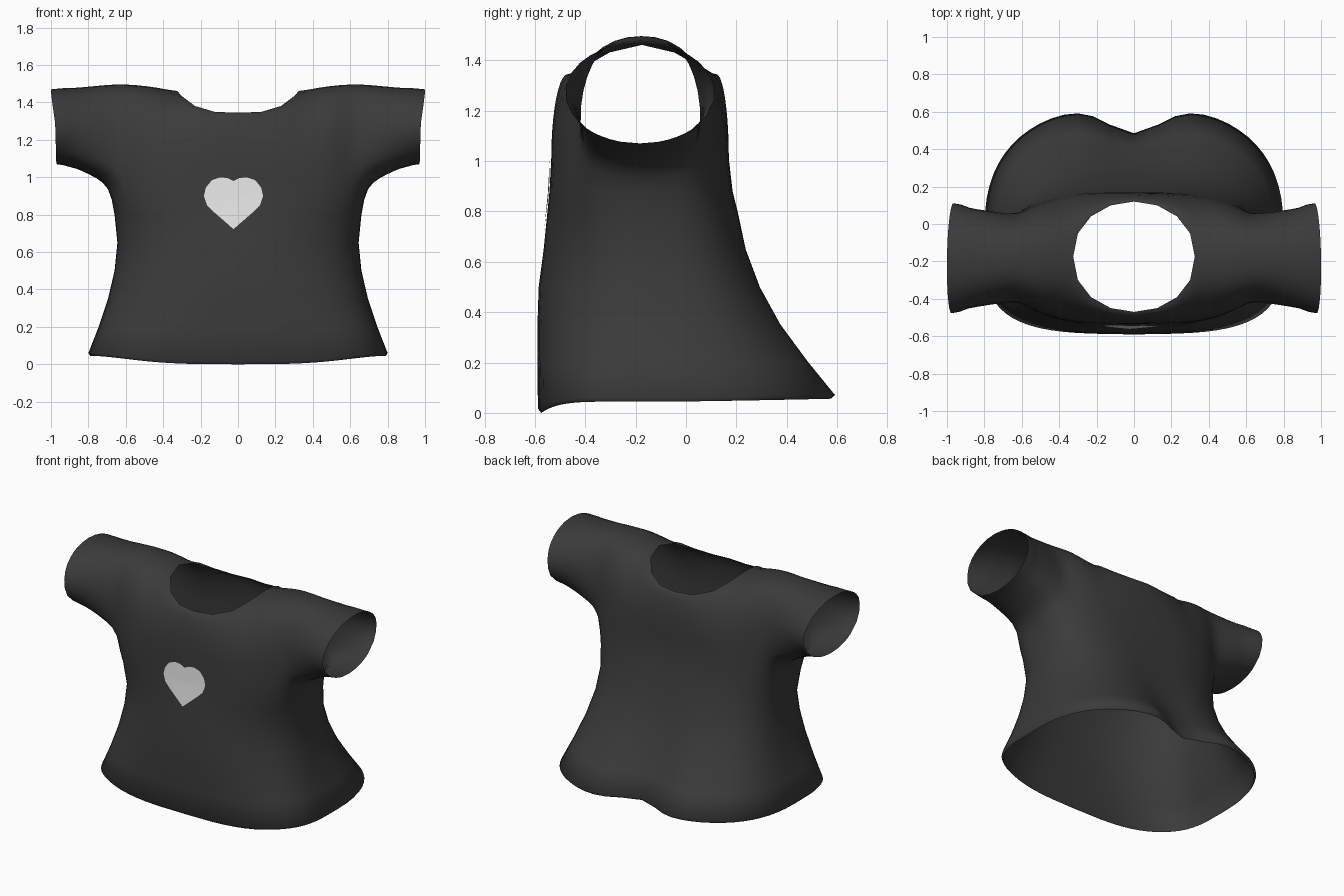
import bpy, bmesh, math
from mathutils import Vector
from mathutils.bvhtree import BVHTree

if "Cube" in bpy.data.objects:
    bpy.data.objects.remove(bpy.data.objects["Cube"])


def material(name, rgb):
    m = bpy.data.materials.new(name)
    m.diffuse_color = (*rgb, 1)
    m.use_nodes = True
    m.node_tree.nodes["Principled BSDF"].inputs["Base Color"].default_value = m.diffuse_color
    return m


def finish(bm, name, mat):
    me = bpy.data.meshes.new(name)
    bm.to_mesh(me)
    me.materials.append(mat)
    ob = bpy.data.objects.new(name, me)
    bpy.context.collection.objects.link(ob)
    for p in me.polygons:
        p.use_smooth = True
    return ob


charcoal = material("charcoal fabric", (0.043, 0.043, 0.043))
pale = material("pale grey print", (0.8, 0.8, 0.8))

K = 64          # points around the torso
ROWS = 10       # rows from chest to shoulder ridge
MID = -0.175    # depth of the shoulder ridge

# height, half width, centre y, front y, back y, back notch depth, hem wave,
# front corner roundness in x and y (small is boxy)
LEVELS = [
    (0.045, 0.79, -0.05, -0.575, 0.615, 0.14, 1.0, 0.60, 0.50),
    (0.06, 0.80, -0.05, -0.588, 0.63, 0.145, 0.95, 0.60, 0.50),
    (0.20, 0.745, -0.07, -0.59, 0.515, 0.10, 0.4, 0.68, 0.58),
    (0.35, 0.695, -0.10, -0.59, 0.40, 0.06, 0.1, 0.77, 0.68),
    (0.50, 0.66, -0.13, -0.585, 0.31, 0.03, 0, 0.85, 0.78),
    (0.65, 0.645, -0.15, -0.565, 0.245, 0.01, 0, 0.88, 0.83),
    (0.80, 0.66, -0.17, -0.55, 0.205, 0, 0, 0.79, 0.76),
    (0.88, 0.675, MID, -0.542, 0.185, 0, 0, 0.72, 0.70),
    (0.95, 0.69, MID, -0.535, 0.17, 0, 0, 0.66, 0.66),
]


def torso_ring(level, top=False):
    z0, w, yc, yf, yb, notch, wave, ex, ey = level
    eb = 0.8 - 0.13 * min(1, z0 / 0.9)     # back gets boxier towards the chest
    pts = []
    for k in range(K):
        a = 2 * math.pi * k / K
        c, s = math.cos(a), math.sin(a)
        x = math.copysign(abs(c) ** (ex if s < 0 else eb), c) * w
        z = z0
        if s < 0:
            y = yc + (yf - yc) * abs(s) ** ey
            z -= 0.045 * wave * s ** 4
        else:
            y = yc + (yb - yc) * s ** eb
            y -= notch * math.exp(-(x / 0.2) ** 2)
            z += 0.012 * wave * s
        if top:                       # underarm dips below the chest line
            t = min(1, abs(s) / 0.6)
            z += 0.06 * t * t * (3 - 2 * t)
        pts.append(Vector((x, y, z)))
    return pts


def ridge_z(x):
    return 1.503 - 0.3 * (abs(x) - 0.68) ** 2


def panel_end(j, back):
    """Upper end of a column: neck edge in the middle, shoulder ridge outside."""
    d = j - 10
    if abs(d) <= 4:
        a = d / 4 * math.pi / 2
        x = 0.325 * math.sin(a)
        y = MID + (1 if back else -1) * 0.295 * max(0, math.cos(a)) ** 0.9
        return Vector((x, y, 1.345 + 0.116 * abs(x / 0.325) ** 3.4))
    x = math.copysign(0.325 + 0.325 * (abs(d) - 4) / 6, d)
    return Vector((x, MID, ridge_z(x)))


def column(base, end, j):
    # rounder, fuller arch towards the armholes
    q = 1 - 0.26 * min(1, max(0, abs(j - 10) - 2) / 5)
    pts = []
    for r in range(ROWS + 1):
        t = r / ROWS
        a = math.pi / 2 * t
        c, s = max(0, math.cos(a)) ** q, math.sin(a) ** q
        pts.append(Vector((base.x + (end.x - base.x) * t,
                           end.y + (base.y - end.y) * c,
                           base.z + (end.z - base.z) * s)))
    pts[-1] = end
    return pts


def skin(bm, rows, closed):
    vs = [[bm.verts.new(p) for p in row] for row in rows]
    n = len(rows[0])
    for a, b in zip(vs, vs[1:]):
        for i in range(n if closed else n - 1):
            k = (i + 1) % n
            bm.faces.new((a[i], a[k], b[k], b[i]))


bm = bmesh.new()

# Torso tube from hem to underarm
rings = [torso_ring(l, i == len(LEVELS) - 1) for i, l in enumerate(LEVELS)]
skin(bm, rings, True)
chest = rings[-1]

# Front and back yoke panels with the neck opening between them
front = [column(chest[38 + j], panel_end(j, False), j) for j in range(21)]
back = [column(chest[26 - j], panel_end(j, True), j) for j in range(21)]
skin(bm, front, False)
skin(bm, back, False)

# Sleeves grow from the armholes
for j, side in ((20, 1), (0, -1)):
    under = [chest[k % K] for k in (range(5, -6, -1) if side > 0 else range(27, 38))]
    hole = front[j] + back[j][-2::-1] + under
    cuff = []
    for p in hole:
        a = math.atan2((p.z - 1.25) / 0.25, (p.y - MID) / 0.25)
        s = math.sin(a)
        x = 0.97 + 0.03 * max(0, s) - 0.005 * math.cos(a)
        cuff.append(Vector((side * x, -0.183 + 0.297 * math.cos(a), 1.27 + 0.2 * s)))
    rows = []
    for i in range(9):
        t = i / 8
        e = 1 - (1 - t) ** 1.5
        rows.append([Vector((p.x + (q.x - p.x) * t,
                             p.y + (q.y - p.y) * t,
                             p.z + (q.z - p.z) * (e if q.z < 1.27 else t)))
                     for p, q in zip(hole, cuff)])
    skin(bm, rows, True)

bmesh.ops.remove_doubles(bm, verts=bm.verts, dist=0.0005)

# Soften the armhole and shoulder seams, leaving open edges alone
for _ in range(4):
    soft = [v for v in bm.verts if not v.is_boundary and 0.3 < abs(v.co.x) < 0.9 and v.co.z > 0.9]
    bmesh.ops.smooth_vert(bm, verts=soft, factor=0.5,
                          use_axis_x=True, use_axis_y=True, use_axis_z=True)

bmesh.ops.recalc_face_normals(bm, faces=bm.faces)
bm.faces.ensure_lookup_table()
chest_face = min(bm.faces, key=lambda f: (f.calc_center_median() - Vector((0, -0.55, 0.8))).length)
if chest_face.normal.y > 0:
    bmesh.ops.reverse_faces(bm, faces=bm.faces)
tree = BVHTree.FromBMesh(bm)
finish(bm, "shirt", charcoal)
bm.free()

# Heart print draped on the chest
half = [(0, 0.98), (0.03, 0.995), (0.07, 1.0), (0.115, 0.985), (0.148, 0.945),
        (0.158, 0.9), (0.142, 0.85), (0.095, 0.805), (0.045, 0.762), (0, 0.722)]
outline = half + [(-x, z) for x, z in half[-2:0:-1]]


def drape(x, z):
    hit = tree.ray_cast(Vector((x, -2, z)), Vector((0, 1, 0)))[0]
    return Vector((x, hit.y - 0.006, z))


bm = bmesh.new()
CX, CZ = -0.024, 0.89
skin(bm, [[drape(CX + x * f, CZ + (z - CZ) * f) for x, z in outline]
          for f in (1, 0.8, 0.6, 0.4, 0.2, 0.001)], True)
bmesh.ops.remove_doubles(bm, verts=bm.verts, dist=0.0008)
bmesh.ops.recalc_face_normals(bm, faces=bm.faces)
if sum(f.normal.y for f in bm.faces) > 0:
    bmesh.ops.reverse_faces(bm, faces=bm.faces)
finish(bm, "heart_print", pale)
bm.free()
